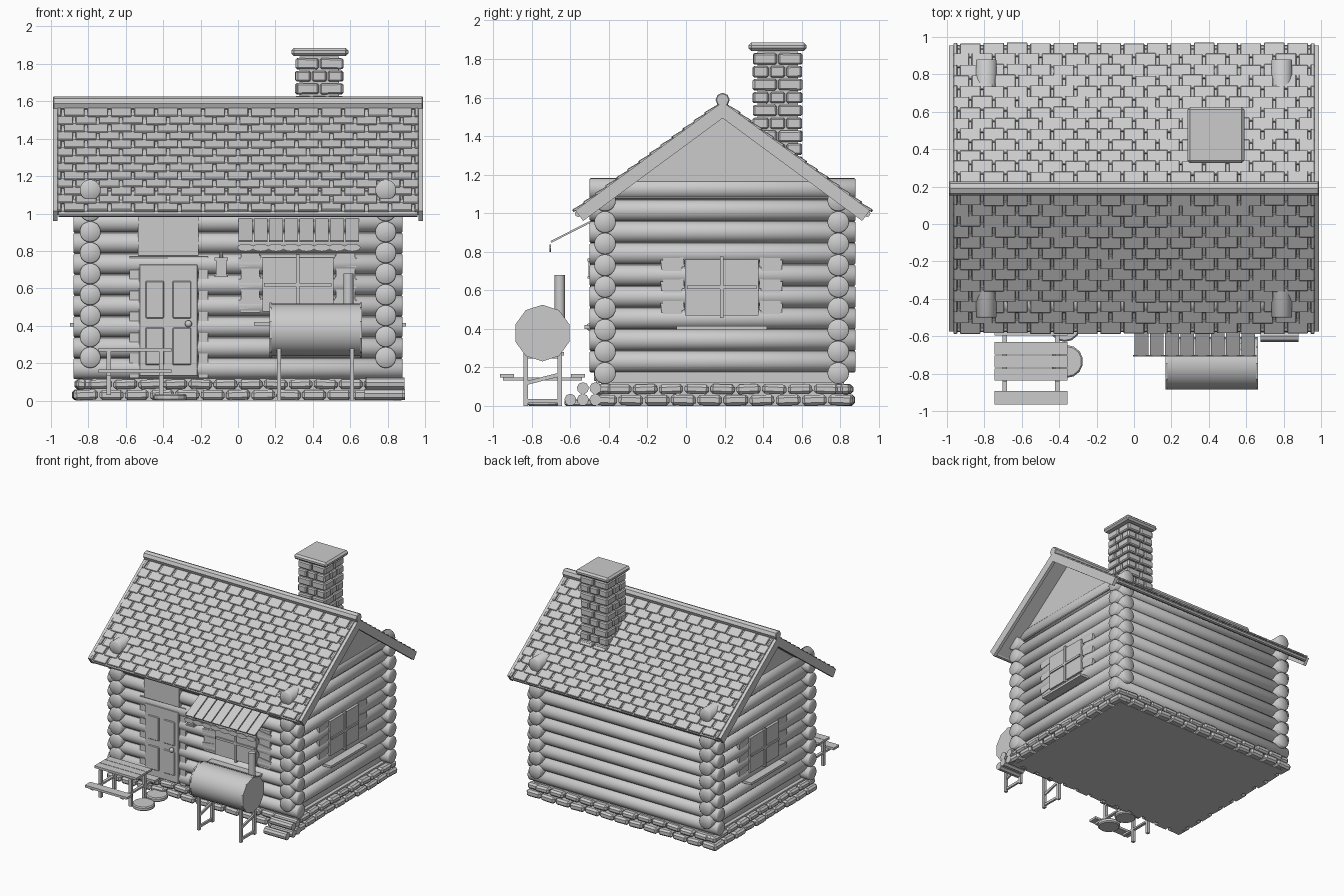
import bpy, bmesh, random
from math import pi, sin, cos, atan2, radians
from mathutils import Matrix, Vector

if "Cube" in bpy.data.objects:
    bpy.data.objects.remove(bpy.data.objects["Cube"])

random.seed(4)


def box(bm, c, s, R=None):
    m = Matrix.Translation(c) @ (R or Matrix()) @ Matrix.Diagonal((*s, 1))
    bmesh.ops.create_cube(bm, size=1, matrix=m)


def span(bm, x0, x1, y0, y1, z0, z1):
    box(bm, ((x0 + x1) / 2, (y0 + y1) / 2, (z0 + z1) / 2), (x1 - x0, y1 - y0, z1 - z0))


def rod(bm, a, b, r, n=16):
    a, b = Vector(a), Vector(b)
    d = b - a
    m = Matrix.Translation((a + b) / 2) @ d.to_track_quat('Z', 'Y').to_matrix().to_4x4()
    bmesh.ops.create_cone(bm, cap_ends=True, segments=n, radius1=r, radius2=r, depth=d.length, matrix=m)


def finish(bm, name, bevel=0, smooth=False):
    if bevel:
        edges = [e for e in bm.edges if e.calc_face_angle(0) > radians(50)]
        bmesh.ops.bevel(bm, geom=edges, offset=bevel, segments=1, affect='EDGES')
    me = bpy.data.meshes.new(name)
    bm.to_mesh(me)
    bm.free()
    if smooth:
        me.shade_smooth()
        me.set_sharp_from_angle(angle=radians(50))
    ob = bpy.data.objects.new(name, me)
    bpy.context.collection.objects.link(ob)
    return ob


# Stone foundation: solid core with two courses of stones round it
bm = bmesh.new()
span(bm, -.83, .83, -.44, .82, 0, .125)
finish(bm, "foundation_core")


def course(bm, x0, x1, y0, y1, z, h, n_x, n_y, depth, shift, gap, jit):
    for lo, hi, n, along, walls in ((x0, x1, n_x, 0, (y0, y1)), (y0, y1, n_y, 1, (x0, x1))):
        step = (hi - lo) / n
        for i in range(n + shift):
            a = max(lo, lo + (i - .5 * shift) * step) + gap
            b = min(hi, lo + (i + 1 - .5 * shift) * step) - gap
            for k, w in enumerate(walls):
                wc = w + (depth / 2 if k == 0 else -depth / 2) + random.uniform(-jit, jit)
                c, s = ((a + b) / 2, wc, z), (b - a, depth, h)
                if along:
                    c, s = (c[1], c[0], c[2]), (s[1], s[0], s[2])
                R = Matrix.Rotation(random.uniform(-jit, jit) * 6, 4, 'XYZ'[1 - along])
                box(bm, c, s, R)


bm = bmesh.new()
course(bm, -.88, .88, -.49, .87, .03, .054, 13, 10, .1, 0, .004, .008)
course(bm, -.87, .87, -.48, .86, .087, .05, 13, 10, .1, 1, .004, .008)
finish(bm, "foundation_stones", .014)

# Log walls, interlocking at the corners, with chinking behind
bm = bmesh.new()
for i in range(9):
    zx, zy = .17 + .112 * i, .23 + .112 * i
    for y in (-.42, .79):
        rod(bm, (-.88, y, zx), (.88, y, zx), .056, 20)
    for x in (-.79, .79):
        rod(bm, (x, -.5, zy), (x, .88, zy), .056, 20)
finish(bm, "wall_logs", .006, True)
bm = bmesh.new()
span(bm, -.8, .8, -.435, .8, .11, 1.1)
finish(bm, "wall_chinking")

# Gable ends
bm = bmesh.new()
for x in (-.8, .8):
    pts = [(x, -.46, 1.08), (x, .84, 1.08), (x, .19, 1.55)]
    f = bm.faces.new([bm.verts.new(p) for p in pts])
    r = bmesh.ops.extrude_face_region(bm, geom=[f])
    bmesh.ops.translate(bm, verts=[v for v in r["geom"] if isinstance(v, bmesh.types.BMVert)], vec=(.03, 0, 0))
bmesh.ops.recalc_face_normals(bm, faces=bm.faces)
finish(bm, "gables")

# Roof frame: positions are measured down the slope from the ridge
RY, RZ, A = .19, 1.575, atan2(.56, .76)


def on_roof(s, x, d, up):
    return (x, RY + s * (d * cos(A) + up * sin(A)), RZ - d * sin(A) + up * cos(A))


deck, shingles, barge = bmesh.new(), bmesh.new(), bmesh.new()
for s in (-1, 1):
    R = Matrix.Rotation(-s * A, 4, 'X')
    box(deck, on_roof(s, 0, .465, -.025), (1.94, .93, .03), R)
    rod(deck, on_roof(s, -.96, .945, -.02), on_roof(s, .96, .945, -.02), .018, 8)
    for x in (-.977, .977):
        box(barge, on_roof(s, x, .47, -.032), (.026, .955, .068), R)
    # overlapping shingles, alternate rows offset by half
    Rs = Matrix.Rotation(-s * (A - radians(6)), 4, 'X')
    for row in range(13):
        d = .915 - row * .071
        for col in range(17):
            x = -1.0 + .125 * col + (.0625 if row % 2 else 0)
            a, b = max(-.965, x - .055), min(.965, x + .055)
            if b - a > .02:
                box(shingles, on_roof(s, (a + b) / 2, d + random.uniform(-.004, .004), .003),
                    (b - a, .085, .014), Rs)
finish(deck, "roof_deck")
finish(barge, "barge_boards")
finish(shingles, "roof_shingles", .003)
bm = bmesh.new()
rod(bm, (-.99, RY, 1.588), (.99, RY, 1.588), .037, 8)
finish(bm, "ridge_log", .005)

# Brick chimney and cap
bm = bmesh.new()
span(bm, .33, .54, .37, .58, 1.2, 1.84)
finish(bm, "chimney_core")
bm = bmesh.new()
for i in range(9):
    course(bm, .308, .562, .347, .603, 1.265 + i * .067, .058, 2 + i % 2, 2 + i % 2, .05, 0, .004, .003)
finish(bm, "chimney_bricks", .008)
bm = bmesh.new()
span(bm, .285, .59, .325, .625, 1.842, 1.885)
finish(bm, "chimney_cap", .014)

# Door with frame, raised panels and knob; panel above it
bm = bmesh.new()
span(bm, -.53, -.215, -.478, -.42, .13, .73)
finish(bm, "door", .005)
bm = bmesh.new()
for x in (-.555, -.185):
    span(bm, x - .025, x + .025, -.466, -.42, .12, .76)
span(bm, -.58, -.16, -.466, -.42, .73, .77)
finish(bm, "door_frame")
bm = bmesh.new()
for x in (-.445, -.3):
    for z in (.29, .54):
        box(bm, (x, -.478, z), (.1, .014, .2))
finish(bm, "door_panels", .005)
bm = bmesh.new()
bmesh.ops.create_uvsphere(bm, u_segments=12, v_segments=8, radius=.019, matrix=Matrix.Translation((-.265, -.5, .41)))
rod(bm, (-.265, -.47, .41), (-.265, -.49, .41), .009, 8)
finish(bm, "door_knob", 0, True)
bm = bmesh.new()
span(bm, -.535, -.21, -.483, -.43, .775, 1.03)
finish(bm, "door_header")

# Lantern beside the door
bm = bmesh.new()
span(bm, -.118, -.062, -.505, -.455, .67, .75)
span(bm, -.126, -.054, -.512, -.45, .75, .765)
span(bm, -.126, -.054, -.512, -.45, .66, .672)
rod(bm, (-.09, -.48, .76), (-.09, -.48, .795), .01, 8)
finish(bm, "lantern")


# Windows: built facing -y about the origin, then turned and placed
def window(name, x, y, z, turn):
    bm = bmesh.new()
    box(bm, (0, -.005, 0), (.38, .03, .29))
    box(bm, (0, -.018, 0), (.018, .024, .32))
    box(bm, (0, -.018, 0), (.36, .024, .018))
    for sx in (-1, 1):
        box(bm, (sx * .255, .01, .01), (.1, .025, .32))
        for k in (-1, 0, 1):
            box(bm, (sx * .255, .005, .012 + k * .112), (.12, .025, .05), Matrix.Rotation(sx * .12, 4, 'Y'))
    box(bm, (.0, -.02, -.21), (.47, .08, .02))
    ob = finish(bm, name)
    ob.location, ob.rotation_euler = (x, y, z), (0, 0, turn)


window("front_window", .32, -.467, .62, 0)
window("right_window", .838, .185, .615, pi / 2)
window("left_window", -.838, .185, .615, -pi / 2)

# Plank awning with scalloped trim
bm = bmesh.new()
tilt = Matrix.Rotation(radians(27), 4, 'X')
for i in range(8):
    box(bm, (.04 + i * .0815, -.585, .91), (.074, .26, .01), tilt)
finish(bm, "awning_planks")
bm = bmesh.new()
for i in range(8):
    m = Matrix.Translation((.04 + i * .0815, -.704, .818)) @ Matrix.Rotation(pi / 2, 4, 'X') @ Matrix.Diagonal((1, .45, 1, 1))
    bmesh.ops.create_cone(bm, cap_ends=True, segments=12, radius1=.045, radius2=.045, depth=.008, matrix=m)
finish(bm, "awning_scallops")

# Barrel smoker on a wooden stand
bm = bmesh.new()
rod(bm, (.172, -.745, .378), (.663, -.745, .378), .14, 24)
finish(bm, "barrel", 0, True)
bm = bmesh.new()
for x in (.168, .652):
    rod(bm, (x, -.745, .378), (x + .012, -.745, .378), .147, 10)
finish(bm, "barrel_ends")
bm = bmesh.new()
rod(bm, (.59, -.655, .45), (.59, -.655, .68), .027, 16)
finish(bm, "barrel_pipe", 0, True)
bm = bmesh.new()
for x in (.22, .61):
    for y in (-.832, -.655):
        span(bm, x - .011, x + .011, y - .012, y + .012, 0, .3)
    box(bm, (x, -.745, .14), (.014, .19, .02), Matrix.Rotation(.25, 4, 'X'))
    span(bm, x - .008, x + .008, -.83, -.66, .015, .035)
finish(bm, "barrel_stand")

# Picnic table with two benches
bm = bmesh.new()
for y in (-.665, -.735, -.805):
    span(bm, -.745, -.355, y - .033, y + .033, .262, .28)
for y in (-.928, -.56):
    span(bm, -.745, -.355, y - .036, y + .036, .147, .166)
for x in (-.69, -.41):
    span(bm, x - .012, x + .012, -.95, -.54, .132, .147)
    span(bm, x - .012, x + .012, -.82, -.65, .247, .262)
    for y in (-.832, -.655):
        span(bm, x - .012, x + .012, y - .012, y + .012, .03, .262)
finish(bm, "picnic_table")

# Stepping stones
bm = bmesh.new()
for x, y, r in ((-.37, -.545, .085), (-.36, -.735, .088)):
    rod(bm, (x, y, 0), (x, y, .035), r, 14)
finish(bm, "stepping_stones", .008)

# Firewood stack at the front corner
bm = bmesh.new()
for y, z in ((-.6, .032), (-.535, .032), (-.47, .032), (-.535, .092), (-.47, .092)):
    o = random.uniform(-.008, .008)
    rod(bm, (.685 + o, y, z), (.888 + o, y, z), .031, 9)
finish(bm, "firewood")
